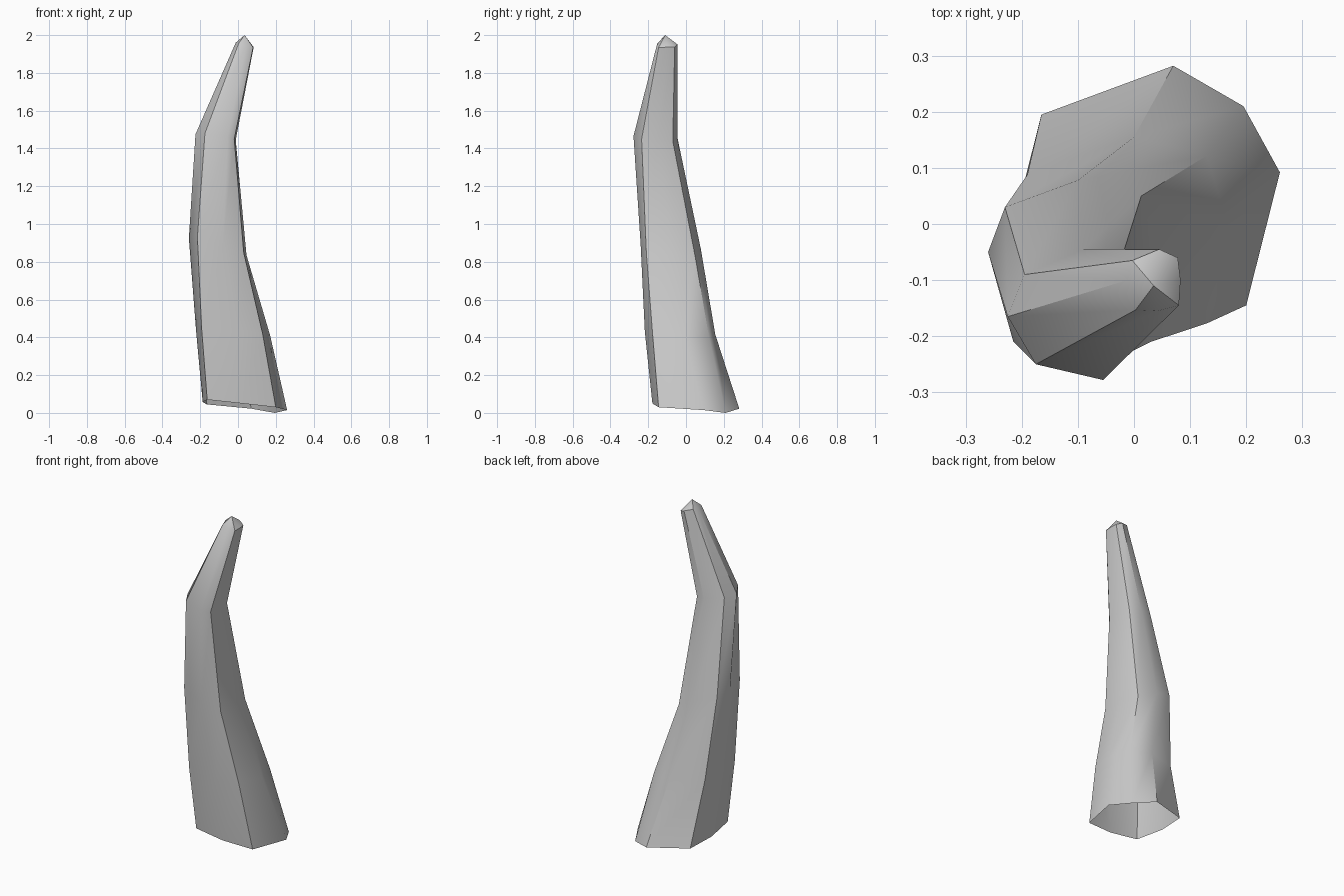
import bpy, bmesh

if "Cube" in bpy.data.objects:
    bpy.data.objects.remove(bpy.data.objects["Cube"])

# Cross-sections from base to tip: four ridge corners (x, y, z), going round from front left
ridges = [
    [(-.163, -.168, .07), (.2, -.145, .03), (.195, .21, 0), (-.165, .195, .045)],
    [(-.192, -.195, .44), (.13, -.177, .42), (.13, .122, .4), (-.19, .088, .43)],
    [(-.215, -.21, .93), (.03, -.21, .85), (.013, .05, .82), (-.23, .03, .92)],
    [(-.175, -.25, 1.48), (-.02, -.235, 1.45), (-.025, -.07, 1.44), (-.195, -.09, 1.47)],
    [(.003, -.153, 1.955), (.08, -.145, 1.935), (.078, -.06, 1.937), (-.003, -.065, 1.965)],
]
# Bulged middle of each side (x, y); height is halfway between its corners
bulges = [
    [(.02, -.178), (.26, .092), (.07, .282), (-.187, .02)],
    [(0, -.218), (.17, -.01), (0, .155), (-.222, -.03)],
    [(-.08, -.24), (.045, -.07), (-.1, .078), (-.26, -.05)],
    [(-.055, -.278), (-.012, -.15), (-.09, -.045), (-.225, -.165)],
    [(.042, -.155), (.083, -.1), (.045, -.045), (-.012, -.1)],
]
TIP = (.035, -.11, 2.0)

bm = bmesh.new()
rings = []
for corners, mids in zip(ridges, bulges):
    ring = []
    for i in range(4):
        ring.append(bm.verts.new(corners[i]))
        z = (corners[i][2] + corners[(i + 1) % 4][2]) / 2
        ring.append(bm.verts.new((*mids[i], z)))
    rings.append(ring)

# Sides of the horn, open at the base
for lo, hi in zip(rings, rings[1:]):
    for i in range(8):
        j = (i + 1) % 8
        bm.faces.new((lo[i], lo[j], hi[j], hi[i]))

# Pointed cap
tip = bm.verts.new(TIP)
for i in range(8):
    bm.faces.new((rings[-1][i], rings[-1][(i + 1) % 8], tip))

mesh = bpy.data.meshes.new("horn")
bm.to_mesh(mesh)
bm.free()
horn = bpy.data.objects.new("horn", mesh)
bpy.context.collection.objects.link(horn)
bpy.context.view_layer.objects.active = horn
horn.select_set(True)
bpy.ops.object.shade_smooth_by_angle(angle=0.7)
